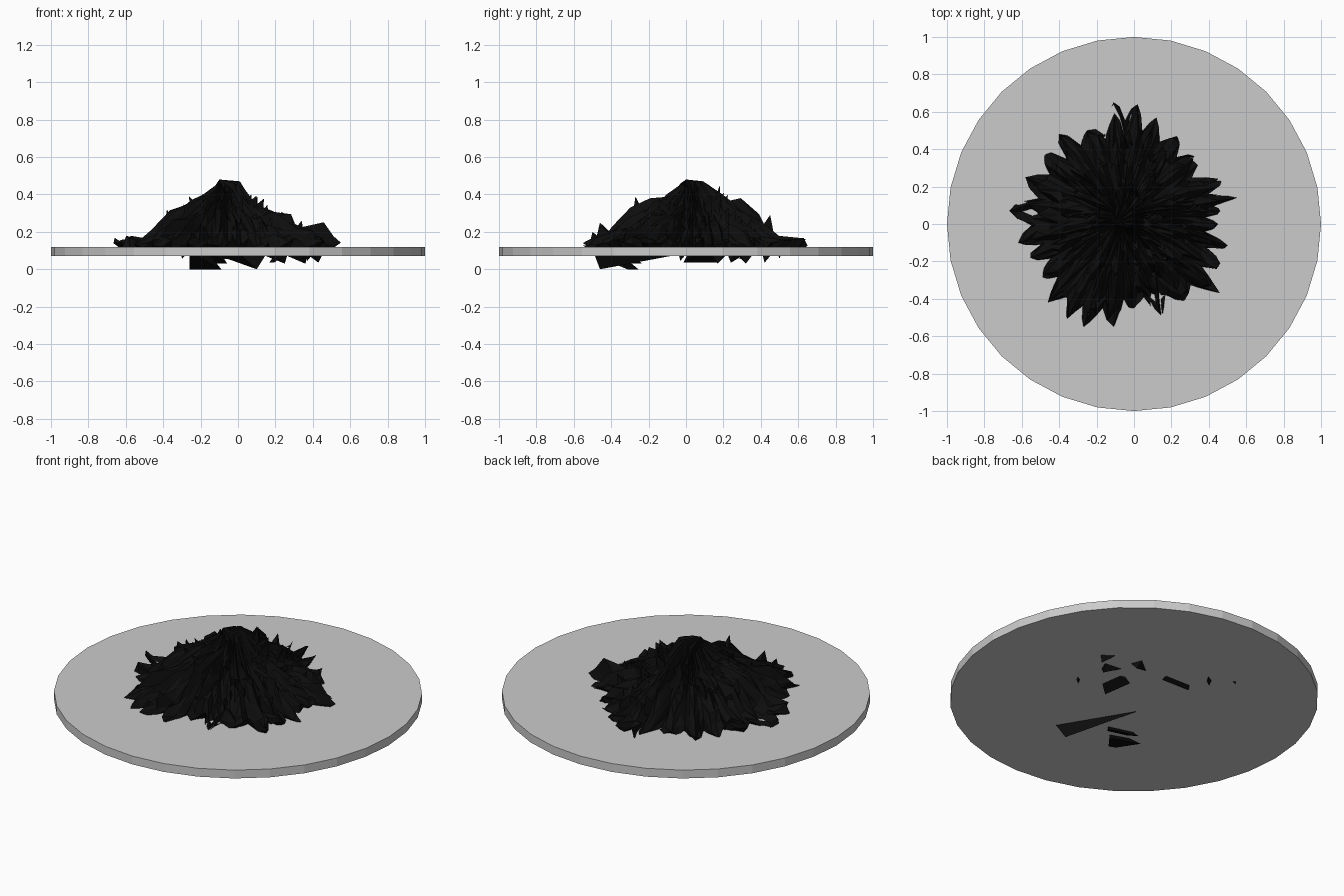
import bpy, bmesh, math, random
from mathutils import Vector, noise

random.seed(4)
cube = bpy.data.objects.get("Cube")
if cube:
    bpy.data.objects.remove(cube)


def material(name, value):
    mat = bpy.data.materials.new(name)
    mat.use_nodes = True
    colour = (value, value, value, 1)
    mat.diffuse_color = colour
    mat.node_tree.nodes["Principled BSDF"].inputs["Base Color"].default_value = colour
    return mat


def add_object(name, bm, mat):
    bmesh.ops.recalc_face_normals(bm, faces=bm.faces)
    mesh = bpy.data.meshes.new(name)
    bm.to_mesh(mesh)
    bm.free()
    mesh.materials.append(mat)
    obj = bpy.data.objects.new(name, mesh)
    bpy.context.collection.objects.link(obj)
    return obj


pale_grey = material("pale grey", 0.6)
soot_black = material("soot black", 0.004)

# Flat round plate
BOTTOM, TOP = 0.07, 0.12
bpy.ops.mesh.primitive_cylinder_add(vertices=32, radius=1, depth=TOP - BOTTOM,
                                    location=(0, 0, (TOP + BOTTOM) / 2))
plate = bpy.context.object
plate.name = "round_plate"
plate.data.materials.append(pale_grey)

# Tips of the ragged rim, counter-clockwise
TIPS = [(.55, .14), (.47, .24), (.33, .36), (.23, .47), (.12, .57), (.02, .64),
        (-.11, .65), (-.25, .5), (-.4, .48), (-.48, .37), (-.58, .25), (-.66, .07),
        (-.62, -.1), (-.55, -.18), (-.5, -.28), (-.46, -.42), (-.36, -.51),
        (-.27, -.55), (-.11, -.55), (0, -.45), (.15, -.5), (.27, -.41), (.46, -.37),
        (.46, -.21), (.52, -.12), (.45, 0), (.46, .07)]
PEAK = Vector((-.06, .04, 0))


def rim_points():
    """Tips with a notch and two flanks between each neighbouring pair."""
    points = []
    for i, tip in enumerate(TIPS):
        a = Vector((*tip, 0))
        b = Vector((*TIPS[(i + 1) % len(TIPS)], 0))
        points.append(a)
        for step, pull in ((.25, .93), (.5, .83), (.75, .95)):
            p = a.lerp(b, step)
            points.append(PEAK.lerp(p, pull + random.uniform(-.03, .03)))
    return points


# Slope of the heap: (share of radius, height)
SLOPE = [(0, .47), (.12, .43), (.25, .36), (.4, .31), (.55, .265), (.7, .22),
         (.83, .18), (.93, .15), (1, .125)]

# Crumpled heap
heap = bmesh.new()
summit = heap.verts.new((-.1, 0, .48))
rim = rim_points()
rings = []
for share, height in SLOPE[1:]:
    ring = []
    for k, p in enumerate(rim):
        loose = 0 if share == 1 else 1
        spot = PEAK.lerp(p, share * (1 + loose * random.uniform(-.09, .09)))
        fold = noise.noise(spot * 5 + Vector((3, 1, 7))) * .09
        crease = random.uniform(-.035, .035)
        lift = (fold + crease) * loose * min(1, 4 * (1 - share) + .35)
        if not loose:
            lift = random.uniform(-.02, .045)
        ring.append(heap.verts.new((spot.x, spot.y, min(.47, max(.1, height + lift)))))
    rings.append(ring)
count = len(rim)
base = heap.verts.new((PEAK.x, PEAK.y, .09))
skirt = [heap.verts.new(PEAK.lerp(p, .88) + Vector((0, 0, .09))) for p in rim]
rings.append(skirt)
for k in range(count):
    n = (k + 1) % count
    heap.faces.new((summit, rings[0][k], rings[0][n]))
    heap.faces.new((base, skirt[n], skirt[k]))
    for inner, outer in zip(rings, rings[1:]):
        a, b, c, d = inner[k], outer[k], outer[n], inner[n]
        if random.random() < .5:
            heap.faces.new((a, b, c))
            heap.faces.new((a, c, d))
        else:
            heap.faces.new((a, b, d))
            heap.faces.new((b, c, d))
add_object("crumpled_heap", heap, soot_black)


def add_shard(bm, corners):
    """A thin four-cornered splinter."""
    verts = [bm.verts.new(c) for c in corners]
    for i in range(4):
        bm.faces.new([verts[j] for j in range(4) if j != i])


# Splinters bristling out of the slope
bristles = bmesh.new()
for i in range(90):
    angle = i * 2.4
    out = Vector((math.cos(angle), math.sin(angle), 0))
    side = Vector((-out.y, out.x, 0))
    share = random.uniform(.15, .75)
    height = .46 - .34 * share ** .8
    root = PEAK + out * share * .45 + Vector((0, 0, height - .05))
    tip = root + out * random.uniform(.05, .1) + Vector((0, 0, random.uniform(.05, .1)))
    width = random.uniform(.02, .05)
    add_shard(bristles, (root + side * width, root - side * width,
                         root + out * .08 - Vector((0, 0, .06)), tip))
# Larger crags that shape the outline
for x, y, z in ((.01, .18, .45), (.34, .1, .26), (-.1, -.27, .39), (-.38, .05, .32),
                (-.05, .45, .29), (-.2, -.46, .25), (-.25, -.5, .2), (-.2, .05, .38)):
    tip = Vector((x, y, z))
    back = (PEAK - tip) * .5
    side = Vector((-back.y, back.x, 0)).normalized() * .09
    low = Vector((0, 0, -.12))
    add_shard(bristles, (tip, tip + back * .8 + side + low,
                         tip + back * .8 - side + low, tip - back * .1 + low))
add_object("splinters", bristles, soot_black)

# Splinters poking through the underside of the plate
pokes = bmesh.new()
add_shard(pokes, ((.1, -.46, 0), (-.11, -.06, .075), (.15, -.49, .08), (.0, -.4, .09)))
for x, y, dx, dy, z in ((.36, .17, -.14, .06, .03), (.25, .32, -.15, -.06, .03),
                        (.43, .24, -.08, .1, .035), (-.18, .42, .05, .05, .035),
                        (.37, -.03, .05, .05, .045), (-.25, -.44, .06, .03, .055),
                        (-.3, .5, .06, -.02, .055)):
    tip = Vector((x, y, z))
    along = Vector((dx, dy, .06))
    across = Vector((-dy, dx, 0)) * .3
    add_shard(pokes, (tip, tip + along, tip + across + Vector((0, 0, .06)),
                      tip - across + Vector((0, 0, .06))))
add_object("underside_splinters", pokes, soot_black)
